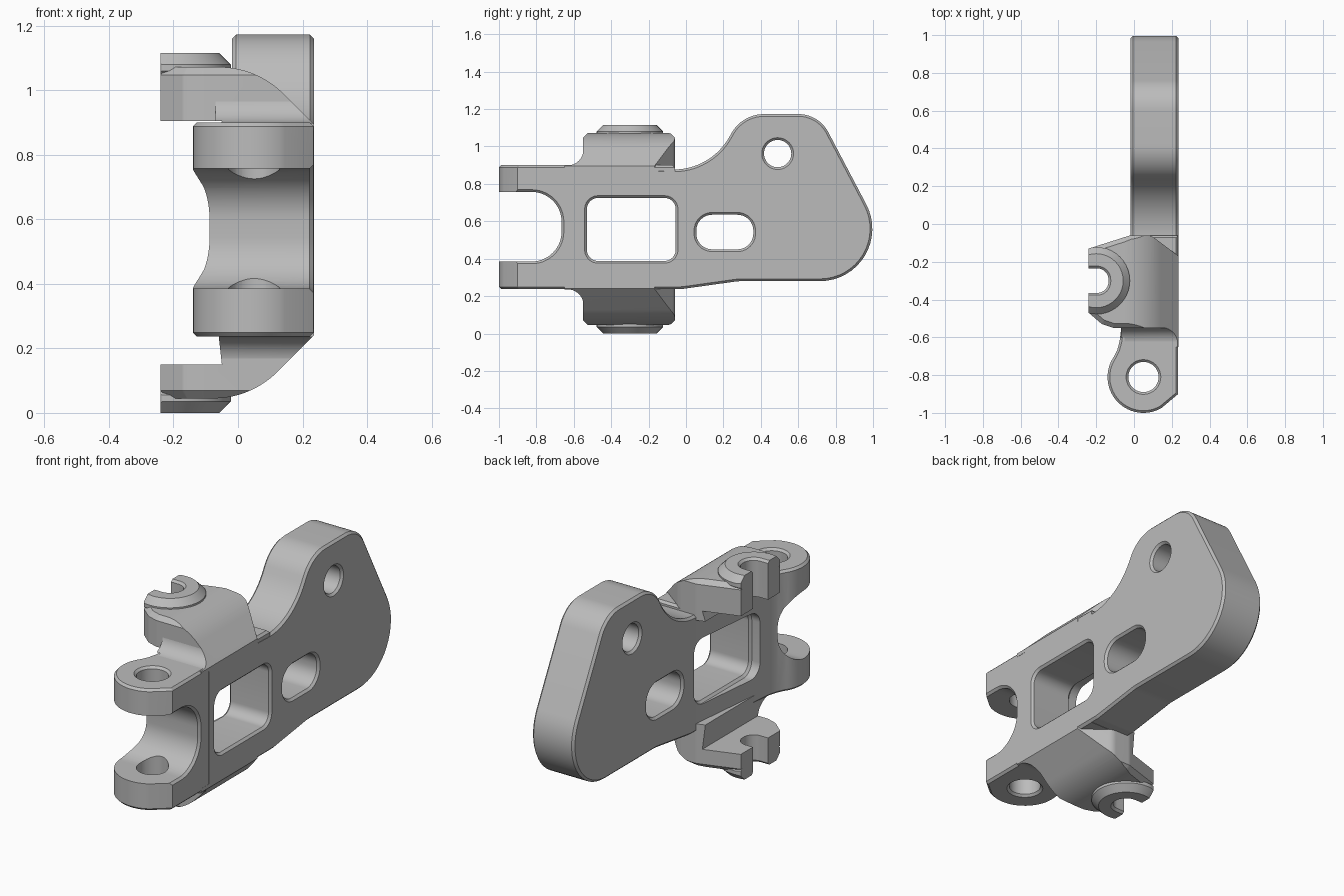
import bpy, bmesh, math
from mathutils import Vector

old = bpy.data.objects.get("Cube")
if old:
    bpy.data.objects.remove(old, do_unlink=True)

steel = bpy.data.materials.new("satin_grey")
steel.use_nodes = True
GREY = (0.5, 0.5, 0.5, 1)
steel.diffuse_color = GREY
steel.node_tree.nodes["Principled BSDF"].inputs["Base Color"].default_value = GREY


# Outline helpers
def rounded(points, steps=10):
    """Polygon from (a, b, radius) corners, each rounded by its radius."""
    out = []
    n = len(points)
    for i, (a, b, r) in enumerate(points):
        p = Vector((a, b))
        if r == 0:
            out.append(p)
            continue
        u = (Vector(points[i - 1][:2]) - p).normalized()
        v = (Vector(points[(i + 1) % n][:2]) - p).normalized()
        half = u.angle(v) / 2
        centre = p + (u + v).normalized() * (r / math.sin(half))
        t = r / math.tan(half)
        s, e = p + u * t - centre, p + v * t - centre
        start = math.atan2(s.y, s.x)
        sweep = math.atan2(s.x * e.y - s.y * e.x, s.dot(e))
        for k in range(steps + 1):
            w = start + sweep * k / steps
            out.append(centre + Vector((math.cos(w), math.sin(w))) * r)
    return out


def arc(a, b, r, start=0, end=360, steps=40):
    angles = [math.radians(start + (end - start) * k / steps) for k in range(steps + 1)]
    if end - start == 360:
        angles.pop()
    return [Vector((a + r * math.cos(w), b + r * math.sin(w))) for w in angles]


def inset(loop, d):
    out = []
    for i, p in enumerate(loop):
        e1 = (p - loop[i - 1]).normalized()
        e2 = (loop[(i + 1) % len(loop)] - p).normalized()
        n1, n2 = Vector((-e1.y, e1.x)), Vector((-e2.y, e2.x))
        out.append(p + (n1 + n2) * (d / (1 + n1.dot(n2))))
    return out


def prism(name, loop, axis, lo, hi, chamfer=0.0):
    """Extrude a loop along an axis; negative chamfer flares the ends."""
    area = sum(loop[i - 1].cross(p) for i, p in enumerate(loop))
    if area < 0:
        loop = loop[::-1]
    c = abs(chamfer)
    rings = [(lo, 0), (hi, 0)]
    if chamfer > 0:
        rings = [(lo, c), (lo + c, 0), (hi - c, 0), (hi, c)]
    elif chamfer < 0:
        e = 0.003
        rings = [(lo - e, -c - e), (lo + c, 0), (hi - c, 0), (hi + e, -c - e)]
    place = {"X": lambda p, d: (d, p.x, p.y),
             "Y": lambda p, d: (p.x, d, p.y),
             "Z": lambda p, d: (p.x, p.y, d)}[axis]
    bm = bmesh.new()
    verts = [[bm.verts.new(place(p, d)) for p in inset(loop, off)] for d, off in rings]
    bm.faces.new(verts[0])
    bm.faces.new(verts[-1])
    n = len(loop)
    for low, high in zip(verts, verts[1:]):
        for i in range(n):
            j = (i + 1) % n
            bm.faces.new((low[i], low[j], high[j], high[i]))
    bmesh.ops.recalc_face_normals(bm, faces=bm.faces)
    mesh = bpy.data.meshes.new(name)
    bm.to_mesh(mesh)
    bm.free()
    obj = bpy.data.objects.new(name, mesh)
    bpy.context.scene.collection.objects.link(obj)
    return obj


def combine(obj, tool, operation="DIFFERENCE", keep=False):
    mod = obj.modifiers.new("shape", "BOOLEAN")
    mod.operation, mod.solver, mod.object = operation, "EXACT", tool
    bpy.context.view_layer.update()
    result = obj.evaluated_get(bpy.context.evaluated_depsgraph_get())
    mesh = bpy.data.meshes.new_from_object(result)
    obj.modifiers.clear()
    obj.data = mesh
    if not keep:
        bpy.data.objects.remove(tool, do_unlink=True)


CH = 0.012
LEFT, RIGHT = -0.018, 0.235

# Side plate with its window, oval opening and round hole
plate = prism("side_plate", rounded([
    (-0.6, 0.238, 0), (-0.02, 0.238, 0.1), (0.28, 0.28, 0.3), (1.18, 0.28, 0.28),
    (0.71, 1.173, 0.18), (0.30, 1.173, 0.2), (0.13, 0.87, 0.34),
    (-0.16, 0.88, 0), (-0.19, 0.9, 0), (-0.6, 0.9, 0)], 16), "X", LEFT, RIGHT, CH)
window = rounded([(-0.53, 0.388, 0.06), (-0.055, 0.388, 0.06),
                  (-0.055, 0.725, 0.06), (-0.53, 0.725, 0.06)])
oval = rounded([(0.055, 0.45, 0.085), (0.36, 0.45, 0.085),
                (0.36, 0.635, 0.085), (0.055, 0.635, 0.085)])
for loop in (window, oval, arc(0.49, 0.962, 0.073)):
    combine(plate, prism("cutter", loop, "X", LEFT, RIGHT, -CH))

# Fork body with two lugs, cut by the slot, the window and the pin hole
outline = [Vector((0.234, -0.9)), Vector((0.234, -0.06)), Vector((LEFT, -0.06)),
           Vector((-0.06, -0.46)), Vector((-0.07, -0.57)), Vector((-0.076, -0.62)),
           Vector((-0.088, -0.665))] + arc(0.05, -0.81, 0.19, 145, 300, 28)
fork = prism("fork_body", outline, "Z", 0.237, 0.9, CH)
slot = rounded([(-1.1, 0.385, 0), (-0.665, 0.385, 0.16),
                (-0.665, 0.757, 0.16), (-1.1, 0.757, 0)], 14)
combine(fork, prism("cutter", slot, "X", -0.3, 0.234, -CH))
combine(fork, prism("cutter", inset(window, -CH), "X", -0.3, 0.3))
combine(fork, prism("cutter", arc(0.05, -0.81, 0.08), "Z", 0.237, 0.9, -CH))

parts = [plate, fork]

# Hooked arms: side profile crossed with the plan outline, plus boss and root fillet
plan = rounded([(0.236, -0.55, 0), (0.236, -0.17, 0), (0.09, -0.06, 0.06),
                (-0.02, -0.06, 0.06), (-0.24, -0.13, 0), (-0.24, -0.47, 0),
                (-0.17, -0.53, 0.03), (-0.11, -0.55, 0.03)])
notch = rounded([(-0.35, -0.365, 0), (-0.135, -0.365, 0.06),
                 (-0.135, -0.235, 0.06), (-0.35, -0.235, 0)])

for label, s, root, height, gap, tip in (("upper", 1, 0.895, 0.177, 0.01, 1.115),
                                         ("lower", -1, 0.24, 0.195, 0.09, 0.0)):
    def lift(points):
        return rounded([(a, root + s * h, r) for a, h, r in points], 14)

    def span(a, b):
        return (min(a, b), max(a, b))

    side = lift([(RIGHT, -0.045, 0), (RIGHT, 0, 0), (RIGHT - height, height, 0.28),
                 (-0.24, height, 0), (-0.24, gap, 0), (-0.05, gap, 0), (-0.065, -0.045, 0)])
    profile = prism("profile", side, "Y", -0.7, 0.05)

    fillet = prism(label + "_arm_fillet", lift([
        (-0.65, -0.02, 0), (-0.5, -0.02, 0), (-0.5, 0.14, 0), (-0.548, 0.14, 0),
        (-0.548, 0.004, 0.085), (-0.65, 0.004, 0)]), "X", -0.07, 0.24)
    combine(fillet, profile, "INTERSECT", keep=True)

    lo, hi = span(root - s * 0.15, root + s * (height + 0.001))
    arm = prism(label + "_arm", plan, "Z", lo, hi, 0.025)
    combine(arm, profile, "INTERSECT")

    lo, hi = span(tip, tip - s * 0.09)
    boss = prism(label + "_boss", arc(-0.2, -0.3, 0.178), "Z", lo, hi, 0.035)
    combine(boss, prism("clip", plan, "Z", -0.2, 1.4), "INTERSECT")

    lo, hi = span(tip, tip - s * 0.3)
    cutter = prism("cutter", notch, "Z", lo, hi, -CH)
    combine(arm, cutter, keep=True)
    combine(boss, cutter)
    parts += [arm, boss, fillet]

# Material and shading
bpy.ops.object.select_all(action="DESELECT")
for obj in parts:
    obj.data.materials.clear()
    obj.data.materials.append(steel)
    obj.select_set(True)
bpy.context.view_layer.objects.active = plate
bpy.ops.object.shade_smooth_by_angle(angle=math.radians(25))
